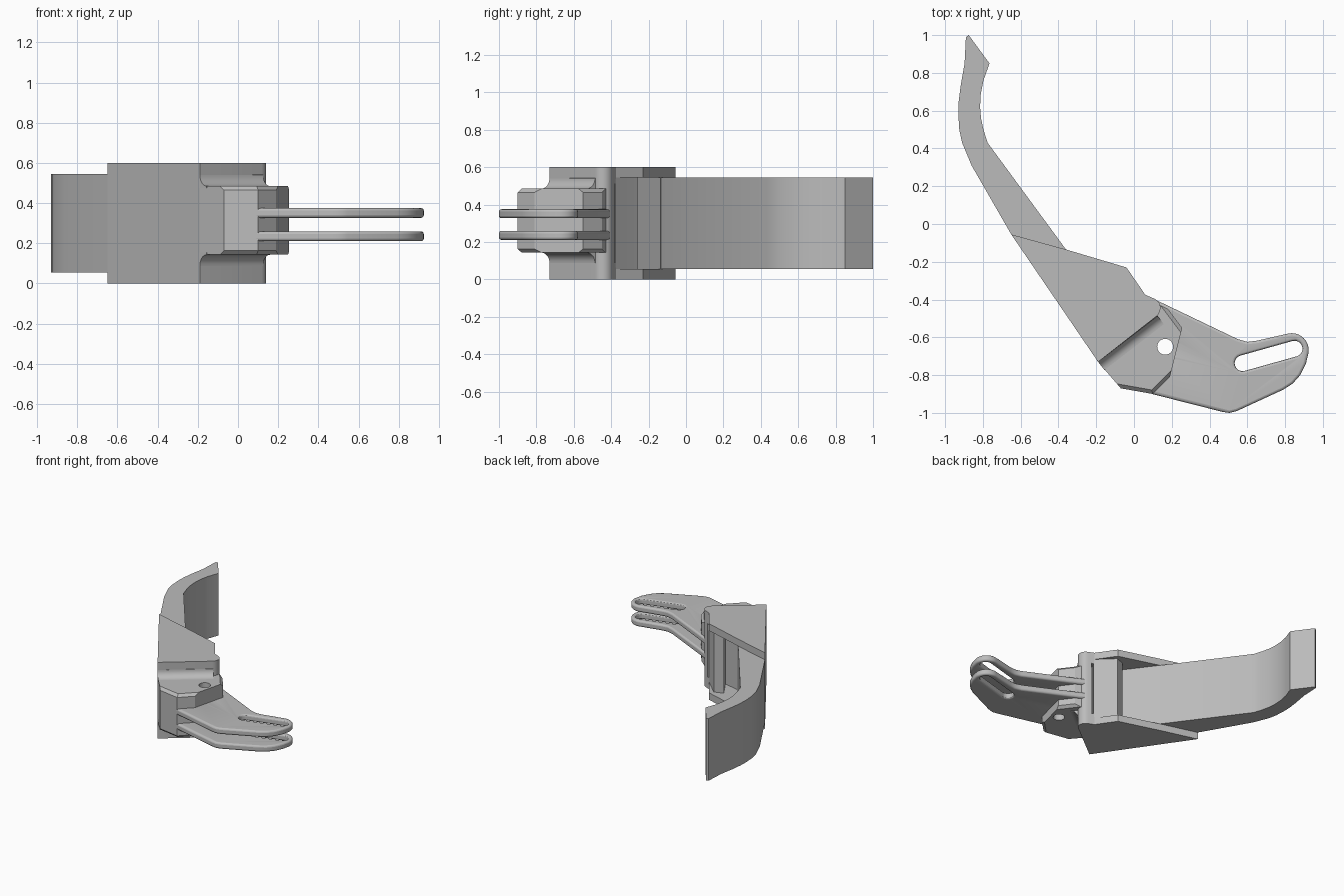
import bpy, bmesh, math
from mathutils import Vector

cube = bpy.data.objects.get("Cube")
if cube:
    bpy.data.objects.remove(cube)

grey = bpy.data.materials.new("plain grey")
grey.use_nodes = True
COLOUR = (0.5, 0.5, 0.5, 1)
grey.diffuse_color = COLOUR
grey.node_tree.nodes["Principled BSDF"].inputs["Base Color"].default_value = COLOUR


def extrude(name, points, vector, edge_rule=None, chamfer=0.02):
    """Solid made by sweeping a planar polygon; edge_rule picks edges to chamfer."""
    bm = bmesh.new()
    face = bm.faces.new([bm.verts.new(p) for p in points])
    swept = bmesh.ops.extrude_face_region(bm, geom=[face], use_keep_orig=True)
    moved = [v for v in swept["geom"] if isinstance(v, bmesh.types.BMVert)]
    bmesh.ops.translate(bm, verts=moved, vec=vector)
    bmesh.ops.recalc_face_normals(bm, faces=bm.faces)
    if edge_rule:
        edges = [e for e in bm.edges if edge_rule(e)]
        bmesh.ops.bevel(bm, geom=edges, offset=chamfer, segments=1, affect='EDGES')
    mesh = bpy.data.meshes.new(name)
    bm.to_mesh(mesh)
    bm.free()
    mesh.materials.append(grey)
    obj = bpy.data.objects.new(name, mesh)
    bpy.context.collection.objects.link(obj)
    return obj


def slab(name, outline, low, high, **extra):
    return extrude(name, [(x, y, low) for x, y in outline], (0, 0, high - low), **extra)


def cut(obj, cutter):
    mod = obj.modifiers.new("cut", 'BOOLEAN')
    mod.object = cutter
    mod.operation = 'DIFFERENCE'
    mod.solver = 'EXACT'
    cutter.hide_render = True
    cutter.hide_set(True)


def smooth(obj, angle=30):
    bpy.ops.object.select_all(action='DESELECT')
    obj.select_set(True)
    bpy.context.view_layer.objects.active = obj
    bpy.ops.object.shade_smooth_by_angle(angle=math.radians(angle))


def arc(centre, radius, start, end, steps):
    return [(centre[0] + radius * math.cos(math.radians(start + (end - start) * i / steps)),
             centre[1] + radius * math.sin(math.radians(start + (end - start) * i / steps)))
            for i in range(steps + 1)]


# Curved lever blade
blade = slab("lever_blade", [
    (-0.65, -0.055), (-0.36, -0.135), (-0.775, 0.43), (-0.797, 0.5), (-0.81, 0.56),
    (-0.815, 0.62), (-0.811, 0.69), (-0.797, 0.76), (-0.765, 0.85), (-0.875, 1.0),
    (-0.89, 0.99), (-0.897, 0.85), (-0.918, 0.73), (-0.928, 0.65), (-0.93, 0.58),
    (-0.925, 0.5), (-0.91, 0.43), (-0.86, 0.31)], 0.055, 0.545)
smooth(blade)

# Bracket: two cheeks with a hollowed core between them
nose = arc((0.085, -0.445), 0.055, 75, -52, 8)
cheek_outline = [(-0.65, -0.055), (-0.36, -0.135), (-0.04, -0.23), (0.06, -0.375)] + nose + [(-0.19, -0.73)]
core_outline = [(-0.65, -0.055), (-0.36, -0.135), (-0.17, -0.39), (-0.05, -0.42),
                (-0.13, -0.285), (-0.06, -0.26), (0.06, -0.375)] + nose + [(-0.19, -0.73)]
for side, low in (("lower", 0.0), ("upper", 0.545)):
    smooth(slab(side + "_cheek", cheek_outline, low, low + 0.055))
core = slab("bracket_core", core_outline, 0.055, 0.545)
groove = slab("groove_cutter", [(0.075, -0.36), (0.09, -0.365), (0.05, -0.43), (0.038, -0.425)], 0.09, 0.51)
cut(core, groove)
smooth(core)


# Hub block with chamfered front corners and a pivot hole
def hub_rim(edge):
    a, b = (v.co for v in edge.verts)
    mid = (a + b) / 2
    level = abs(a.z - b.z) < 0.001
    return level and (mid.y < -0.84 or (mid.x > 0.2 and mid.y > -0.56))


hub = slab("hub", [(-0.19, -0.73), (-0.07, -0.87), (0.10, -0.90), (0.19, -0.81), (0.255, -0.55),
                   (0.18, -0.45), (0.10, -0.41), (0.0, -0.55)], 0.143, 0.485, edge_rule=hub_rim)
pivot = slab("pivot_cutter", arc((0.165, -0.65), 0.042, 0, 348.75, 31), -0.1, 0.7)
cut(hub, pivot)
smooth(hub, 20)

# Concave fillets between the cheeks and the hub
along = Vector((0.315, 0.243, 0))
out = Vector((0.61, -0.79, 0))
base = Vector((-0.19, -0.73, 0))
curve = arc((0.055, 0.055), 0.055, 180, 270, 8)
for side, sign in (("upper", 1), ("lower", -1)):
    profile = [(-0.01, 0.06)] + curve + [(0.055, -0.01), (-0.01, -0.01)]
    points = [base + out * n + Vector((0, 0, 0.314 + sign * (0.171 + h))) for n, h in profile]
    smooth(extrude(side + "_fillet", points, along))

# Twin slotted arm plates
arm_outline = ([(0.08, -0.385), (0.02, -0.6), (0.08, -0.896), (0.47, -0.995), (0.505, -1.0), (0.545, -0.99),
                (0.79, -0.877), (0.84, -0.845), (0.88, -0.8), (0.91, -0.74)]
               + arc((0.835, -0.668), 0.09, -10, 100, 10)
               + [(0.65, -0.618), (0.6, -0.624), (0.55, -0.61)])
tilt = math.degrees(math.atan2(0.08, 0.275))
slot_outline = (arc((0.85, -0.66), 0.042, tilt - 90, tilt + 90, 12)
                + arc((0.575, -0.737), 0.042, tilt + 90, tilt + 270, 12))
slot = slab("slot_cutter", slot_outline, -0.1, 0.7)
for side, low in (("lower", 0.211), ("upper", 0.327)):
    plate = slab(side + "_arm_plate", arm_outline, low, low + 0.048)
    cut(plate, slot)
    cut(plate, pivot)
    rim = plate.modifiers.new("rim", 'BEVEL')
    rim.width = 0.013
    rim.segments = 3
    rim.limit_method = 'ANGLE'
    rim.angle_limit = math.radians(50)
    smooth(plate, 35)
